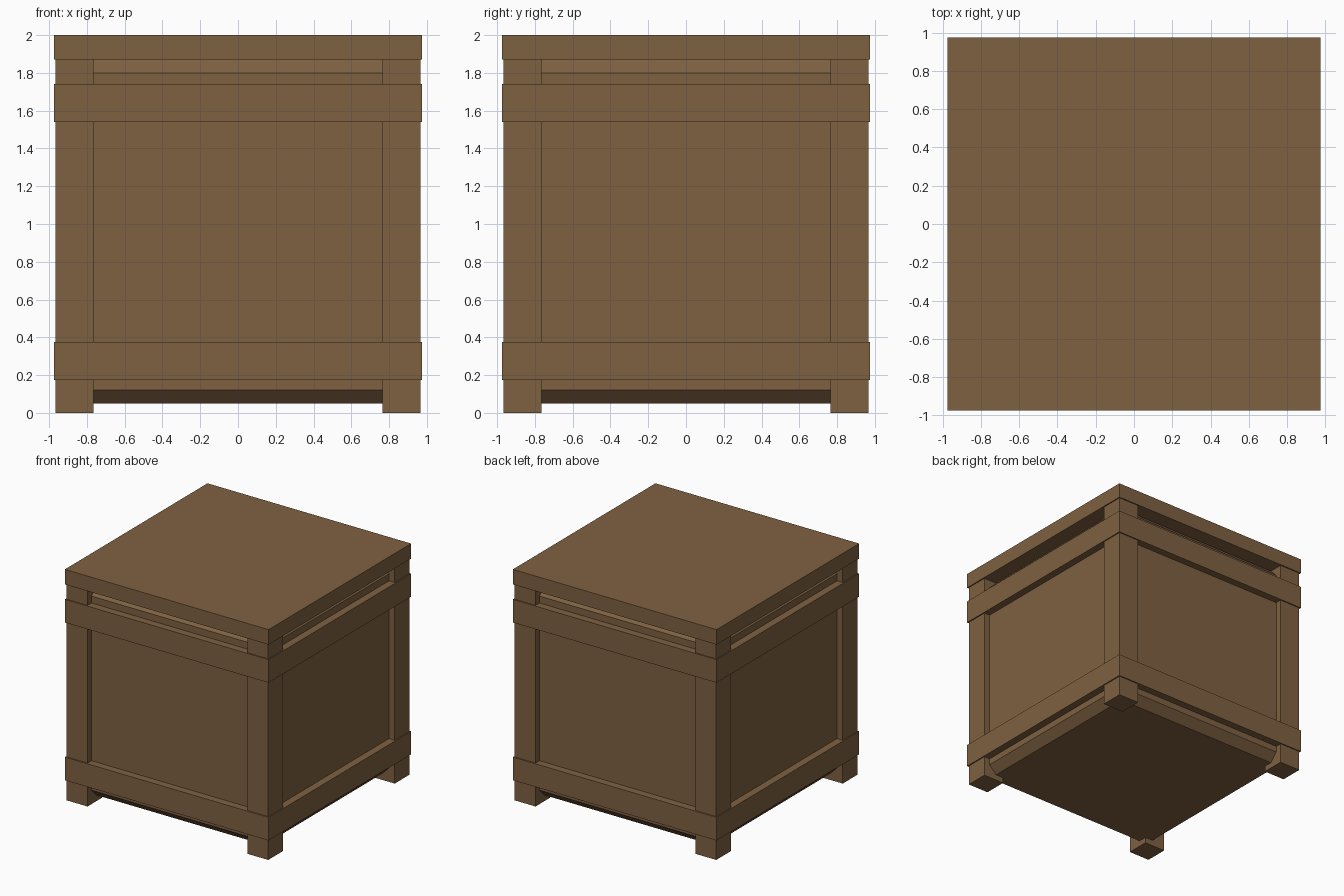
import bpy

if "Cube" in bpy.data.objects:
    bpy.data.objects.remove(bpy.data.objects["Cube"])

wood = bpy.data.materials.new("brown wood")
wood.diffuse_color = (0.212, 0.120, 0.054, 1.0)
wood.use_nodes = True
wood.node_tree.nodes["Principled BSDF"].inputs["Base Color"].default_value = wood.diffuse_color


def box(name, lo, hi, chamfer=0.0):
    """Axis-aligned box between two corners, optionally chamfered."""
    bpy.ops.mesh.primitive_cube_add(size=1)
    ob = bpy.context.object
    ob.name = name
    for v in ob.data.vertices:
        for i in range(3):
            v.co[i] = (lo[i] + hi[i]) / 2 + v.co[i] * (hi[i] - lo[i])
    ob.data.materials.append(wood)
    if chamfer:
        mod = ob.modifiers.new("chamfer", 'BEVEL')
        mod.width = chamfer
        mod.segments = 1
    return ob


OUT, POST_OUT, POST_IN, BODY = 0.975, 0.965, 0.765, 0.91

# Chamfered inner body, raised off the ground
box("crate_body", (-BODY, -BODY, 0.05), (BODY, BODY, 1.87), 0.07)

# Flat lid
box("lid", (-OUT, -OUT, 1.87), (OUT, OUT, 2.0))

# Corner posts, which also form the feet
for sx, xn in ((-1, "left"), (1, "right")):
    for sy, yn in ((-1, "front"), (1, "back")):
        xs = sorted((sx * POST_IN, sx * POST_OUT))
        ys = sorted((sy * POST_IN, sy * POST_OUT))
        box(f"{yn}_{xn}_post", (xs[0], ys[0], 0), (xs[1], ys[1], 1.87))

# Two bands of boards running around the crate
INNER = 0.90
for band, z0, z1 in (("lower", 0.175, 0.375), ("upper", 1.54, 1.74)):
    for s, yn, xn in ((-1, "front", "left"), (1, "back", "right")):
        a, b = sorted((s * INNER, s * OUT))
        box(f"{band}_{yn}_board", (-OUT, a, z0), (OUT, b, z1))
        box(f"{band}_{xn}_board", (a, -INNER, z0), (b, INNER, z1))
